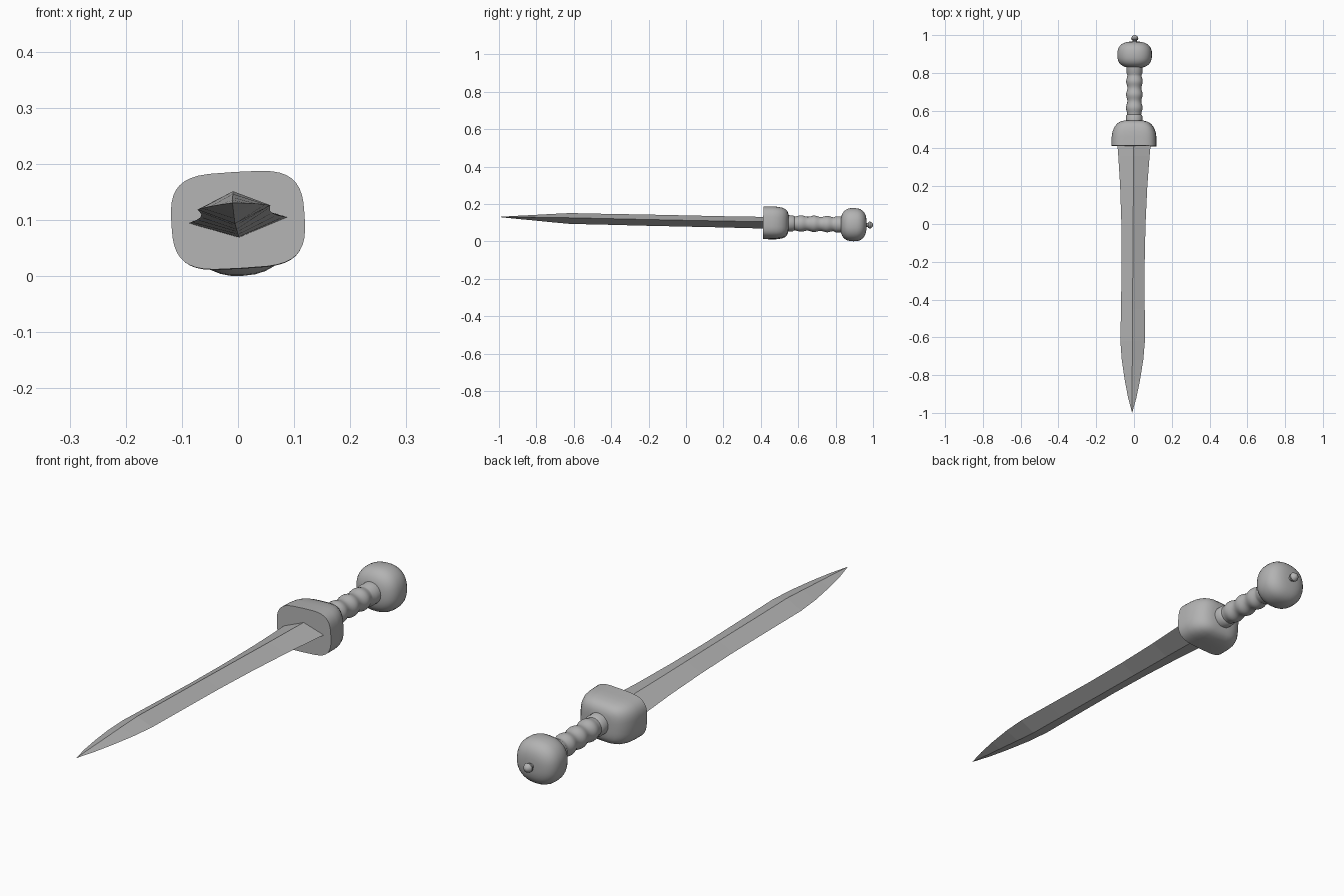
import bpy, bmesh, math
from mathutils import Matrix

if "Cube" in bpy.data.objects:
    bpy.data.objects.remove(bpy.data.objects["Cube"])

# The sword lies with a slight pitch, roll and yaw about the guard face
POSE = (Matrix.Translation((0, 0.41, 0.1))
        @ Matrix.Rotation(math.radians(-0.4), 4, 'Z')
        @ Matrix.Rotation(math.radians(-1.25), 4, 'X')
        @ Matrix.Rotation(math.radians(-3.4), 4, 'Y')
        @ Matrix.Translation((0, -0.41, 0)))

# One darker grey for the whole sword
GREY = bpy.data.materials.new("dark_grey")
GREY.diffuse_color = (0.45, 0.45, 0.45, 1)
GREY.use_nodes = True
GREY.node_tree.nodes["Principled BSDF"].inputs["Base Color"].default_value = GREY.diffuse_color


def loft(name, sections, n, px=2.0, pz=2.0, smooth=True):
    """Skin cross-sections (y, half width, half height) along the y axis."""
    bm = bmesh.new()
    rings = []
    for y, a, c in sections:
        ring = []
        for i in range(n):
            t = 2 * math.pi * i / n
            co, si = math.cos(t), math.sin(t)
            x = math.copysign(abs(co) ** (2 / px), co) if abs(co) > 1e-6 else 0
            z = math.copysign(abs(si) ** (2 / pz), si) if abs(si) > 1e-6 else 0
            ring.append(bm.verts.new((a * x, y, c * z)))
        rings.append(ring)
    for r, s in zip(rings, rings[1:]):
        for i in range(n):
            j = (i + 1) % n
            bm.faces.new((r[i], r[j], s[j], s[i]))
    bm.faces.new(rings[0])
    bm.faces.new(rings[-1])
    bmesh.ops.remove_doubles(bm, verts=bm.verts, dist=1e-5)
    bmesh.ops.recalc_face_normals(bm, faces=bm.faces)
    bm.transform(POSE)
    me = bpy.data.meshes.new(name)
    bm.to_mesh(me)
    bm.free()
    me.materials.append(GREY)
    ob = bpy.data.objects.new(name, me)
    bpy.context.collection.objects.link(ob)
    if smooth:
        bpy.ops.object.select_all(action='DESELECT')
        bpy.context.view_layer.objects.active = ob
        ob.select_set(True)
        bpy.ops.object.shade_smooth_by_angle(angle=math.radians(40))
    return ob


# Blade: diamond section, waisted, with a leaf-shaped point
loft("blade", [(0.43, 0.089, 0.031), (0.36, 0.083, 0.031), (0.2, 0.072, 0.030),
               (0.0, 0.064, 0.030), (-0.2, 0.061, 0.030), (-0.45, 0.063, 0.029),
               (-0.62, 0.065, 0.029), (-0.72, 0.057, 0.022), (-0.83, 0.040, 0.0135),
               (-0.92, 0.022, 0.007), (-0.999, 0.0005, 0.0005)], 4, smooth=False)

# Guard: flat face towards the blade, domed towards the grip
loft("guard", [(0.413, 0.119, 0.086), (0.46, 0.118, 0.086), (0.487, 0.114, 0.085),
               (0.512, 0.104, 0.081), (0.530, 0.090, 0.074), (0.541, 0.074, 0.063),
               (0.547, 0.053, 0.048), (0.550, 0.02, 0.02)], 40, 4.0, 3.0)

# Grip: plain ends and three swells between
grip = [(0.54, 0.043, 0.043), (0.572, 0.043, 0.043)]
for k in range(29):
    y = 0.58 + 0.21 * k / 28
    r = 0.0405 - 0.0035 * math.cos(2 * math.pi * (y - 0.58) / 0.07)
    grip.append((y, r, r))
grip += [(0.80, 0.043, 0.043), (0.84, 0.043, 0.043)]
loft("grip", grip, 28)

# Pommel: squarish ball
pommel = []
for k in range(17):
    t = -math.pi / 2 + math.pi * k / 16
    s, c = math.sin(t), max(math.cos(t), 0.0)
    y = 0.896 + 0.070 * math.copysign(abs(s) ** 0.8, s)
    pommel.append((y, 0.092 * c ** 0.7, 0.089 * c ** 0.7))
loft("pommel", pommel, 32, 2.3, 2.3)

# Knob: short stem ending in a small ball
loft("pommel_knob", [(y, r, r) for y, r in
                     ((0.95, 0.011), (0.972, 0.011), (0.976, 0.017), (0.985, 0.019),
                      (0.994, 0.014), (1.0, 0.005))], 12)
